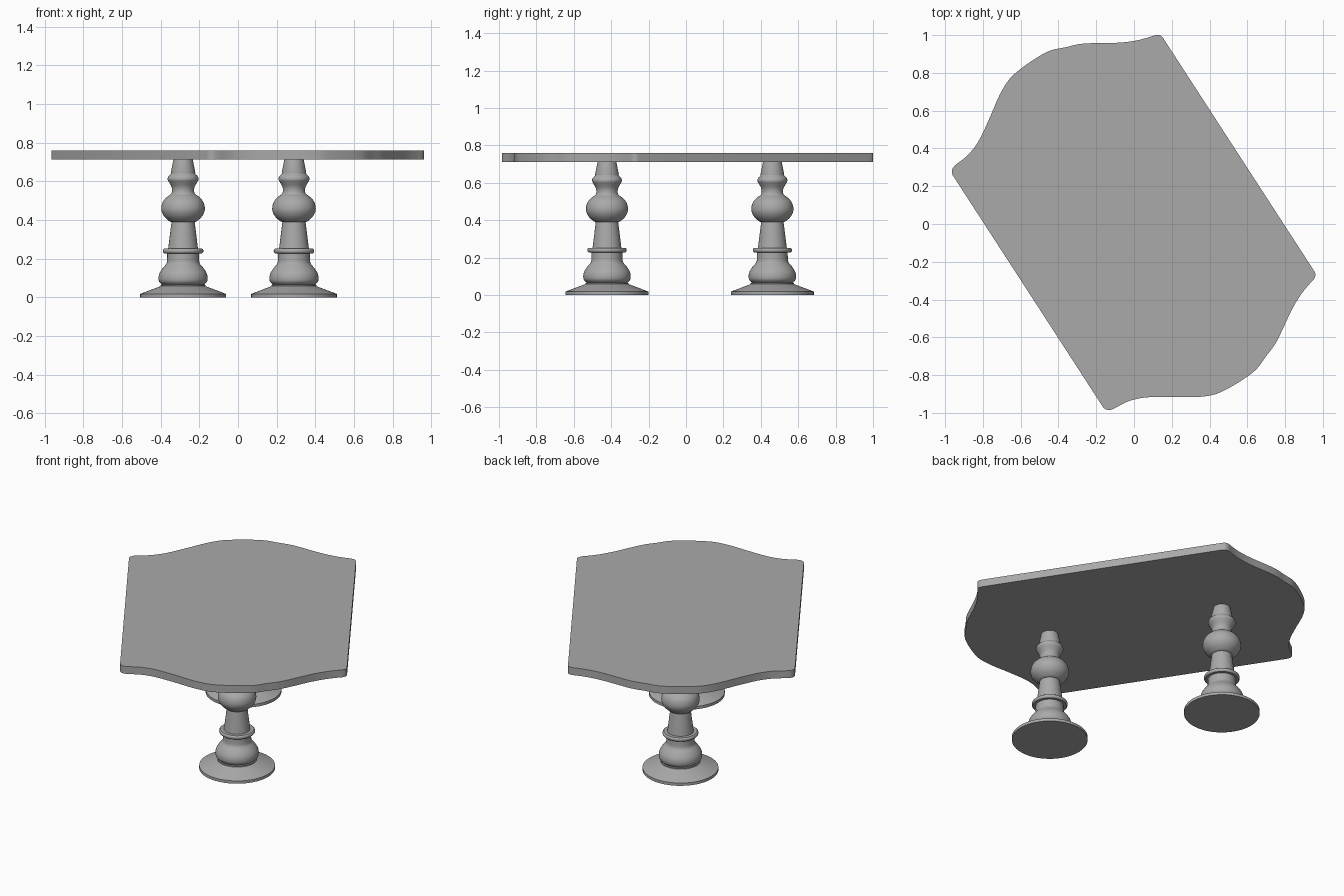
import bpy, bmesh, math
from mathutils import Vector

cube = bpy.data.objects.get("Cube")
if cube:
    bpy.data.objects.remove(cube, do_unlink=True)

grey = bpy.data.materials.new("plain grey")
grey.use_nodes = True
COLOUR = (0.4, 0.4, 0.4, 1)
grey.diffuse_color = COLOUR
grey.node_tree.nodes["Principled BSDF"].inputs["Base Color"].default_value = COLOUR

# Table axes: U across the width, V along the length
U, V = Vector((0.839, 0.544, 0)), Vector((-0.544, 0.839, 0))


def place(u, v, z=0):
    return U * u + V * v + Vector((0, 0, z))


def spline(points, steps):
    """Smooth curve through the points, with straight-ended tangents."""
    pts = [Vector(p) for p in points]
    pts = [pts[0]] + pts + [pts[-1]]
    out = []
    for a, b, c, d in zip(pts, pts[1:], pts[2:], pts[3:]):
        for i in range(steps):
            t = i / steps
            out.append(0.5 * (2 * b + (c - a) * t + (2 * a - 5 * b + 4 * c - d) * t * t
                              + (3 * b - a - 3 * c + d) * t ** 3))
    return out + [pts[-1]]


def finish(name, bm, angle):
    bmesh.ops.recalc_face_normals(bm, faces=bm.faces)
    mesh = bpy.data.meshes.new(name)
    bm.to_mesh(mesh)
    bm.free()
    mesh.materials.append(grey)
    obj = bpy.data.objects.new(name, mesh)
    bpy.context.collection.objects.link(obj)
    bpy.ops.object.select_all(action="DESELECT")
    obj.select_set(True)
    bpy.context.view_layer.objects.active = obj
    bpy.ops.object.shade_smooth_by_angle(angle=math.radians(angle))
    return obj


# Table top: one serpentine end, mirrored along the length
end = spline([(-0.665, 0.735), (-0.655, 0.755), (-0.625, 0.769), (-0.538, 0.778),
              (-0.448, 0.811), (-0.333, 0.882), (-0.226, 0.953), (-0.138, 0.995),
              (-0.062, 1.008), (0.035, 1.012), (0.125, 1.005), (0.205, 0.975),
              (0.295, 0.94), (0.445, 0.848), (0.53, 0.805), (0.596, 0.782),
              (0.64, 0.770), (0.66, 0.755), (0.665, 0.735)], 4)
outline = [(p.x, p.y) for p in end] + [(p.x, -p.y) for p in reversed(end)]
bm = bmesh.new()
face = bm.faces.new([bm.verts.new(place(u, v + 0.007, 0.712)) for u, v in outline])
side = bmesh.ops.extrude_face_region(bm, geom=[face], use_keep_orig=True)
top = [g for g in side["geom"] if isinstance(g, bmesh.types.BMVert)]
bmesh.ops.translate(bm, verts=top, vec=(0, 0, 0.048))
finish("table_top", bm, 35)

# Turned pedestal: sections of radius and height, smooth within each
sections = [
    [(0.001, 0), (0.222, 0)],
    [(0.222, 0.018), (0.116, 0.058)],
    [(0.116, 0.065), (0.108, 0.066)],
    [(0.108, 0.066), (0.123, 0.08), (0.127, 0.1), (0.122, 0.125), (0.105, 0.152),
     (0.088, 0.172), (0.083, 0.19), (0.082, 0.228)],
    [(0.098, 0.228), (0.104, 0.234), (0.104, 0.246), (0.098, 0.252)],
    [(0.077, 0.252), (0.06, 0.39)],
    [(0.07, 0.393), (0.095, 0.415), (0.11, 0.442), (0.112, 0.468), (0.103, 0.497),
     (0.08, 0.522), (0.062, 0.535), (0.057, 0.552), (0.06, 0.572), (0.072, 0.594),
     (0.08, 0.61), (0.076, 0.626), (0.064, 0.638), (0.063, 0.648)],
    [(0.063, 0.648), (0.05, 0.712)],
]
profile = []
for section in sections:
    for p in (spline(section, 3) if len(section) > 2 else map(Vector, section)):
        if not profile or (p - profile[-1]).length > 0.0005:
            profile.append(p)

SIDES = 48
for name, v in (("back_pedestal", 0.542), ("front_pedestal", -0.512)):
    bm = bmesh.new()
    centre = place(0.013, v)
    rings = []
    for p in profile:
        rings.append([bm.verts.new(centre + Vector((p.x * math.cos(a), p.x * math.sin(a), p.y)))
                      for a in (math.tau * i / SIDES for i in range(SIDES))])
    for low, high in zip(rings, rings[1:]):
        for i in range(SIDES):
            j = (i + 1) % SIDES
            bm.faces.new((low[i], low[j], high[j], high[i]))
    bm.faces.new(rings[0][::-1])
    bm.faces.new(rings[-1])
    finish(name, bm, 35)
